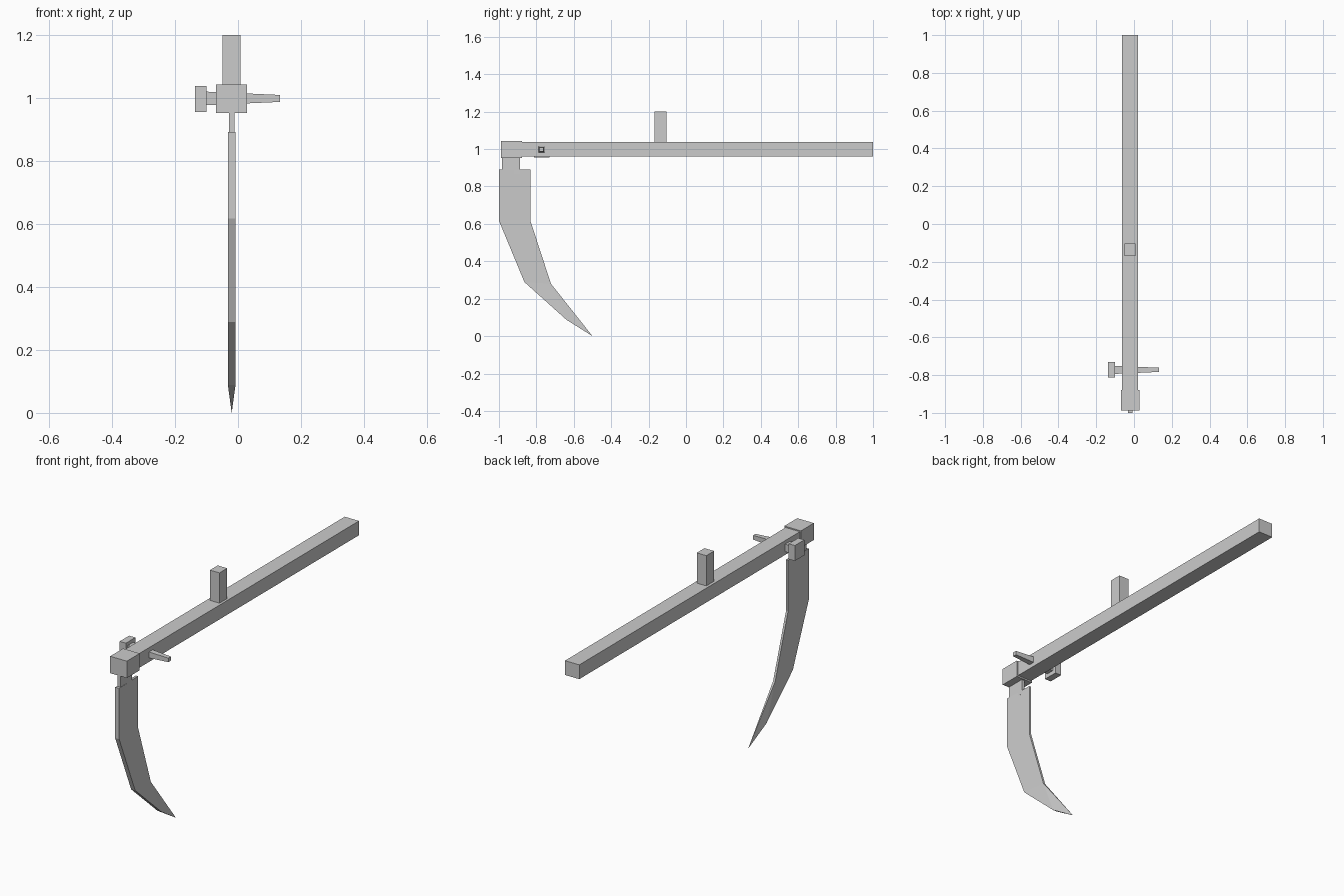
import bpy

if "Cube" in bpy.data.objects:
    bpy.data.objects.remove(bpy.data.objects["Cube"])

CX = -0.02  # the tool's centre plane in x


def mesh_object(name, verts, faces):
    me = bpy.data.meshes.new(name)
    me.from_pydata(verts, [], faces)
    me.update()
    ob = bpy.data.objects.new(name, me)
    bpy.context.collection.objects.link(ob)
    return ob


def box(name, x, y, z):
    """Box from (min, max) ranges."""
    bpy.ops.mesh.primitive_cube_add(size=1)
    ob = bpy.context.object
    ob.name = name
    for v in ob.data.vertices:
        v.co = [r[0] if c < 0 else r[1] for c, r in zip(v.co, (x, y, z))]
    return ob


def peg(name, x0, r0, x1, r1, y, z):
    """Tapered square bar along x."""
    corners = ((-1, -1), (1, -1), (1, 1), (-1, 1))
    verts = [(x, y + a * r, z + b * r) for x, r in ((x0, r0), (x1, r1)) for a, b in corners]
    faces = [(3, 2, 1, 0), (4, 5, 6, 7)]
    faces += [(i, (i + 1) % 4, (i + 1) % 4 + 4, i + 4) for i in range(4)]
    return mesh_object(name, verts, faces)


# Shaft with upright grip and end block
box("shaft", (-0.064, 0.021), (-0.96, 1.0), (0.96, 1.037))
box("upright_grip", (-0.049, 0.008), (-0.169, -0.103), (1.0, 1.2))
box("head_block", (-0.07, 0.029), (-0.988, -0.878), (0.952, 1.043))

# Side handle: tapered peg through the shaft with a square knob
peg("side_peg", -0.11, 0.022, 0.133, 0.011, -0.772, 0.998)
box("peg_knob", (-0.137, -0.1), (-0.812, -0.731), (0.955, 1.038))

# Tang joining blade to the head block
box("blade_tang", (CX - 0.009, CX + 0.009), (-0.985, -0.887), (0.87, 0.97))

# Blade: thick spine, thin cutting edge, closing to a pointed tip
spine = [(-1.0, 0.891), (-1.0, 0.617), (-0.864, 0.289), (-0.64, 0.088)]
edge = [(-0.832, 0.891), (-0.832, 0.617), (-0.722, 0.28)]
verts = []
for side in (-1, 1):
    verts += [(CX + side * 0.012, y, z) for y, z in spine]
    verts += [(CX + side * 0.006, y, z) for y, z in edge]
verts.append((CX, -0.5, 0.0))
TIP = 14
faces = [(0, 4, 11, 7), (3, 10, TIP), (13, 6, TIP)]
for o in (0, 7):
    side_faces = [(o, o + 1, o + 5, o + 4), (o + 1, o + 2, o + 6, o + 5),
                  (o + 2, o + 3, o + 6), (o + 3, TIP, o + 6)]
    faces += side_faces
for i in (0, 1, 2, 4, 5):
    faces.append((i, i + 7, i + 8, i + 1))
blade = mesh_object("blade", verts, faces)

# Consistent outward normals
import bmesh
bm = bmesh.new()
for ob in bpy.context.scene.objects:
    bm.clear()
    bm.from_mesh(ob.data)
    bmesh.ops.recalc_face_normals(bm, faces=bm.faces)
    bm.to_mesh(ob.data)
bm.free()
